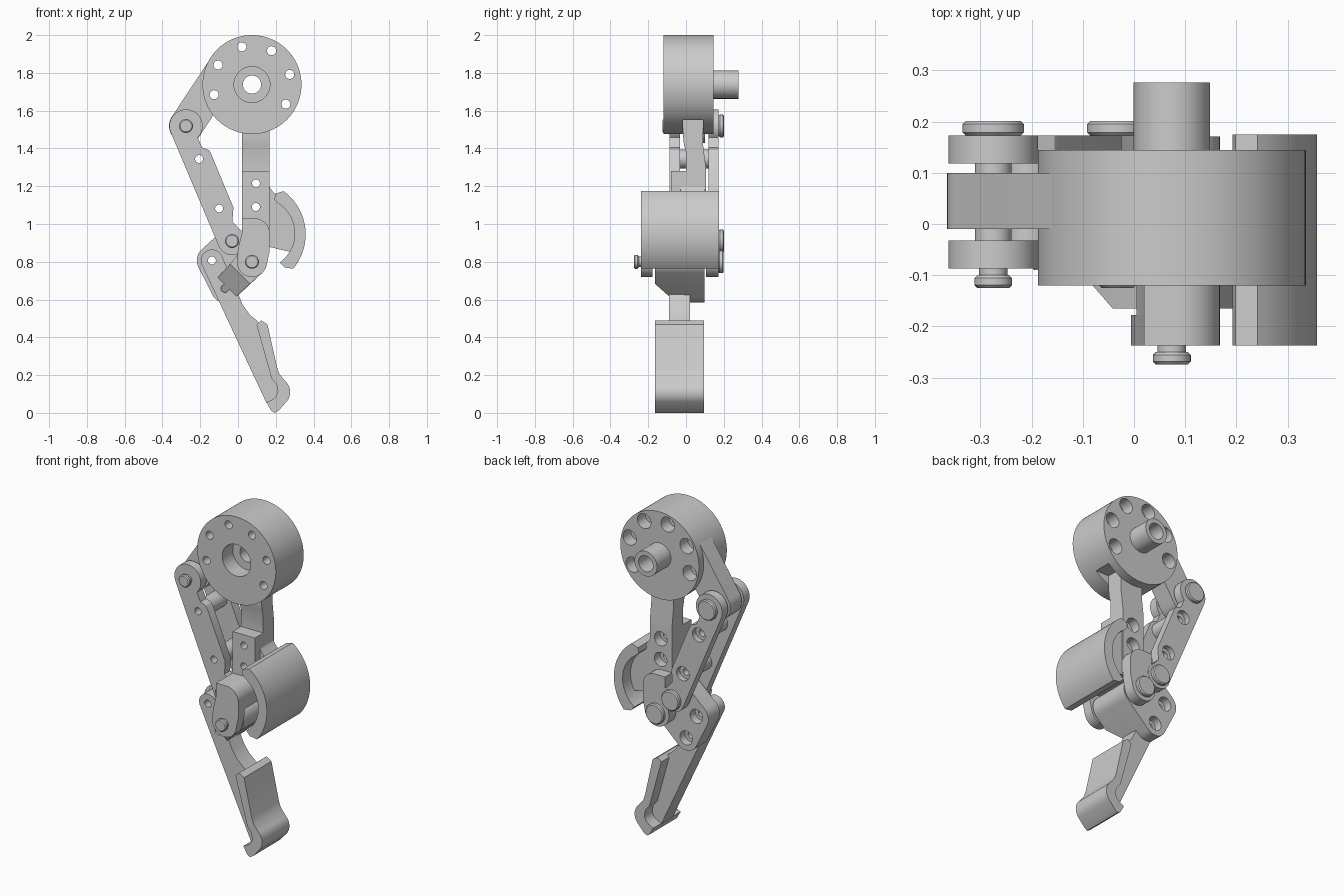
import bpy, bmesh, math
from mathutils import Vector
from mathutils.geometry import convex_hull_2d

cube = bpy.data.objects.get("Cube")
if cube:
    bpy.data.objects.remove(cube)

grey = bpy.data.materials.new("light_grey")
grey.use_nodes = True
grey.diffuse_color = (0.6, 0.6, 0.6, 1)
grey.node_tree.nodes["Principled BSDF"].inputs["Base Color"].default_value = (0.6, 0.6, 0.6, 1)
parts = []

# Pivot and screw positions (x, z)
HUB, CRANK, KNEE, ANKLE = (.074, 1.738), (-.275, 1.519), (-.032, .91), (.074, .80)
LINK_SCREWS = [(-.206, 1.344), (-.1, 1.082)]
SHIN_SCREWS = [(-.138, .807), (-.069, .659)]
ARM_SCREWS = [(.095, 1.215), (.095, 1.09)]


def arc(c, r, a0, a1, n=24):
    angles = [math.radians(a0 + (a1 - a0) * i / n) for i in range(n + 1)]
    return [(c[0] + r * math.cos(a), c[1] + r * math.sin(a)) for a in angles]


def hull(*circles):
    pts = [Vector(p) for x, z, r in circles for p in arc((x, z), r, 0, 352.5, 47)]
    return [pts[i] for i in convex_hull_2d(pts)]


def prism(name, outline, lo, hi, axis="y", slices=()):
    """Extrude an outline along y (x, z points) or along x (y, z points)."""
    bm = bmesh.new()
    place = (lambda p, d: (p[0], d, p[1])) if axis == "y" else (lambda p, d: (d, p[0], p[1]))
    a = [bm.verts.new(place(p, lo)) for p in outline]
    b = [bm.verts.new(place(p, hi)) for p in outline]
    bm.faces.new(a)
    bm.faces.new(b)
    for i in range(len(a)):
        j = (i + 1) % len(a)
        bm.faces.new((a[i], a[j], b[j], b[i]))
    for co, no in slices:
        cut_geo = bmesh.ops.bisect_plane(bm, geom=bm.verts[:] + bm.edges[:] + bm.faces[:],
                                         plane_co=co, plane_no=no, clear_outer=True)["geom_cut"]
        bmesh.ops.holes_fill(bm, edges=[e for e in cut_geo if isinstance(e, bmesh.types.BMEdge)])
    bmesh.ops.recalc_face_normals(bm, faces=bm.faces)
    mesh = bpy.data.meshes.new(name)
    bm.to_mesh(mesh)
    bm.free()
    mesh.materials.append(grey)
    ob = bpy.data.objects.new(name, mesh)
    bpy.context.collection.objects.link(ob)
    parts.append(ob)
    return ob


def disc(name, c, r, lo, hi, n=48):
    return prism(name, arc(c, r, 0, 360 - 360 / n, n - 1), lo, hi)


def cut(ob, cutters):
    for c in cutters:
        mod = ob.modifiers.new("cut", "BOOLEAN")
        mod.operation, mod.solver, mod.object = "DIFFERENCE", "EXACT", c
    bpy.context.view_layer.update()
    mesh = bpy.data.meshes.new_from_object(ob.evaluated_get(bpy.context.evaluated_depsgraph_get()))
    ob.modifiers.clear()
    ob.data = mesh


def drop(cutters):
    for c in cutters:
        parts.remove(c)
        bpy.data.objects.remove(c)


def screw_holes(obs, places, bore_y, r=.021, bore=.042):
    """Through holes with a wider bore from bore_y backwards."""
    cutters = []
    for p in places:
        cutters += [disc("hole_cutter", p, r, -.5, .5, 24), disc("bore_cutter", p, bore, bore_y, .5, 32)]
    for ob in obs:
        cut(ob, cutters)
    drop(cutters)


def lathe_pin(name, c, front, back):
    """Pin with a grooved front tip and a wide bevelled back head."""
    disc(name + "_shaft", c, .028, front + .02, back, 32)
    tip = disc(name + "_tip", c, .037, front, front + .025, 32)
    head = disc(name + "_head", c, .06, back, back + .028)
    for ob in (tip, head):
        mod = ob.modifiers.new("bevel", "BEVEL")
        mod.width, mod.segments, mod.limit_method, mod.angle_limit = .006, 1, "ANGLE", 1


# Hub with centre bore, screw circle and a slot for the arm
hub = disc("hub", HUB, .262, -.12, .145, 96)
crank = prism("crank_arm", hull((*CRANK, .09), (-.075, 1.825, .088)), -.01, .1)
core = [disc("centre_cutter", HUB, .048, -.5, .5), disc("recess_cutter", HUB, .095, -.5, -.02)]
slot = prism("slot_cutter", [(.165, 1.3), (.4, 1.3), (.4, 1.55), (.165, 1.55)], -.015, .09)
cut(hub, core + [slot])
ring = [arc(HUB, .207, a, a, 1)[0] for a in (15, 60, 105, 150, 195, 330)]
screw_holes([hub, crank], ring, .07, .024, .045)
shaft = disc("hub_shaft", HUB, .075, .145, .277)
cut(shaft, core[:1])
drop(core + [slot])

# Pair of long links, with spacers and tubes between them
link = (arc(CRANK, .088, -45, 202) + arc(KNEE, .075, 202, 420)
        + [(-.03, 1.013), (-.024, 1.087), (-.145, 1.378), (-.155, 1.392), (-.19, 1.405)])
front_link = prism("front_link", link, -.087, -.032)
back_link = prism("back_link", link, .118, .173)
tubes = [disc("link_tube", p, .05, -.032, .118, 32) for p in LINK_SCREWS]
screw_holes([front_link, back_link] + tubes, LINK_SCREWS, .14)
for p in (CRANK, KNEE):
    for lo, hi in ((-.032, -.01), (.1, .118)):
        disc("spacer", p, .036, lo, hi, 32)

# Upright arm with stepped side profile
arm = prism("upright_arm", [(-.015, 1.555), (-.015, 1.46), (-.011, 1.42), (0, 1.38), (0, 1.28),
                            (-.08, 1.28), (-.08, .89), (.105, .89), (.105, 1.3), (.09, 1.42),
                            (.09, 1.555)], .02, .168, "x")
screw_holes([arm], ARM_SCREWS, .05)

# Fork plates around the lower pivot
fork = arc(ANKLE, .08, 180, 350) + [(.168, .86), (.168, .93)] + arc((.088, .95), .08, 0, 90, 10) + [
    (.02, 1.03), (.02, .95), (.0, .87)]
prism("front_fork_plate", fork, -.237, -.178)
prism("back_fork_plate", fork, .105, .171)
prism("front_fork_block", fork, -.178, -.08, slices=[((0, 0, .89), (0, 0, -1))])

# Curved guard and the web joining it to the arm
inner = arc((.11, .95), .19, 58, -54)
prism("curved_guard", arc((.075, .945), .283, -40, 54, 40) + [(.198, 1.16), (.192, 1.13)] + inner
      + [(.246, .77)], -.237, .175)
prism("guard_web", [(.16, 1.21), (.18, 1.175), (.2, 1.155)] + inner[:20] + [(.16, .88)], -.03, .1)

# Knee plate and the tapered block that turns in the fork
knee = prism("knee_plate", hull((*KNEE, .075), (*ANKLE, .08), (*SHIN_SCREWS[0], .08),
                                (*SHIN_SCREWS[1], .075)), -.01, .098)
prism("knee_block", hull((*ANKLE, .08), (-.05, .675, .07)), -.165, -.01,
      slices=[((.011, -.165, .737), (-.7, -1.3, -.7))])

# Shin bar and wide foot pad
shin = prism("shin", arc(SHIN_SCREWS[0], .058, 25, 205) + [
    (.151, .052), (.18, .03), (.22, .09), (.22, .17), (.19, .2), (.112, .478), (.061, .521),
    (.024, .574)], -.09, .02)
screw_holes([knee, shin], SHIN_SCREWS, .05)
prism("foot_pad", [(.098, .468), (.124, .489), (.156, .468), (.207, .24), (.218, .208)]
      + arc((.198, .11), .078, 48, -48, 14) + [(.215, .012), (.195, 0), (.177, .01), (.151, .056),
      (.183, .071), (.203, .09), (.211, .115), (.204, .151), (.177, .183)], -.165, .095)

# Pivot pins
lathe_pin("crank_pin", CRANK, -.125, .173)
lathe_pin("knee_pin", KNEE, -.125, .173)
lathe_pin("ankle_pin", ANKLE, -.275, .171)

bpy.ops.object.select_all(action="DESELECT")
for ob in parts:
    ob.select_set(True)
bpy.context.view_layer.objects.active = hub
bpy.ops.object.shade_smooth_by_angle(angle=math.radians(30))
